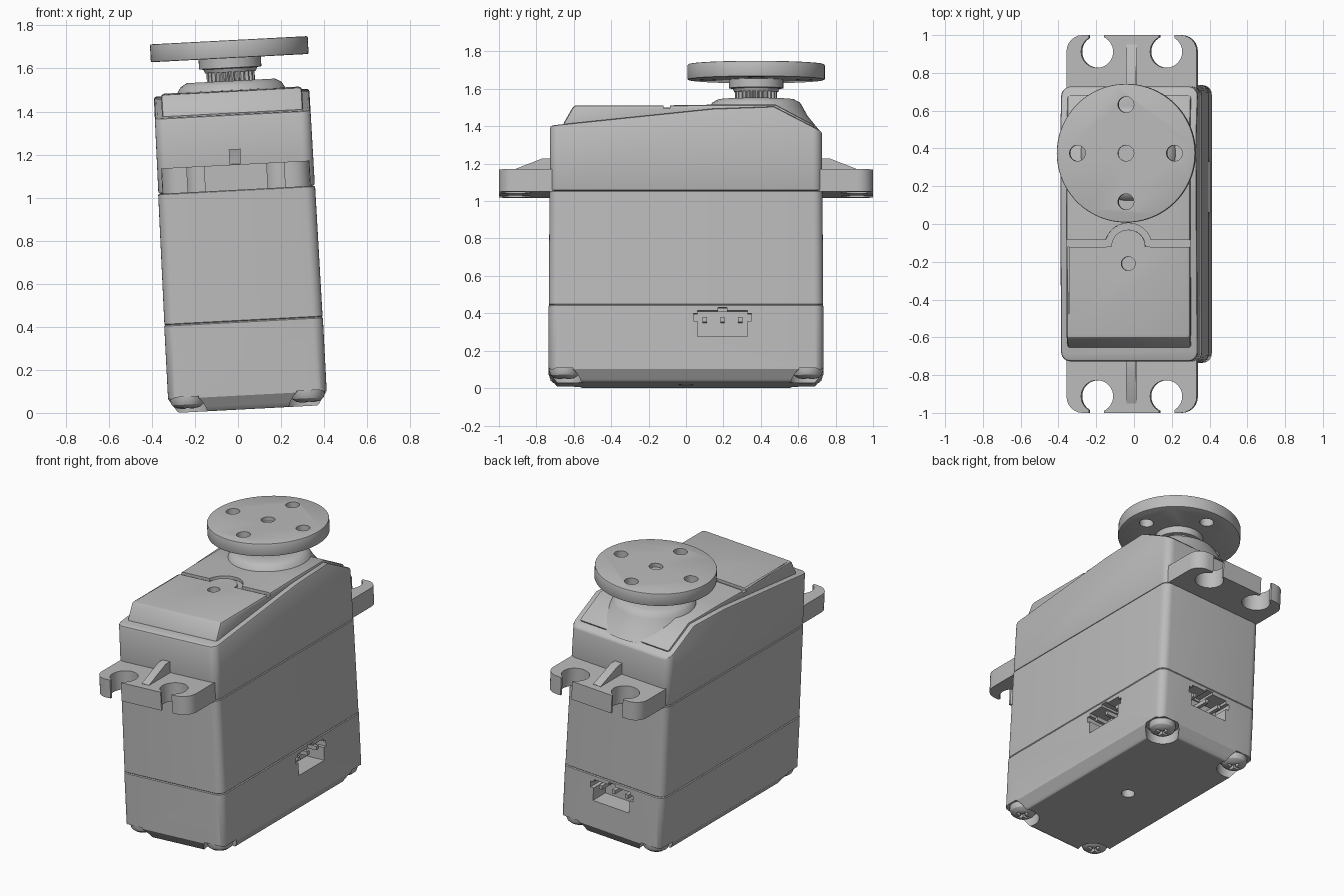
import bpy, bmesh, math
from mathutils import Matrix, Vector

if "Cube" in bpy.data.objects:
    bpy.data.objects.remove(bpy.data.objects["Cube"])

# One grey plastic; the whole assembly leans slightly about the y axis
grey = bpy.data.materials.new("grey_plastic")
grey.use_nodes = True
grey.diffuse_color = (0.5, 0.5, 0.5, 1)
grey.node_tree.nodes["Principled BSDF"].inputs["Base Color"].default_value = (0.5, 0.5, 0.5, 1)
LEAN = Matrix.Translation((0.047, 0, 0.0175)) @ Matrix.Rotation(math.radians(-3), 4, 'Y')


def finish(name, bm, place=None):
    if place:
        bm.transform(place)
    bmesh.ops.recalc_face_normals(bm, faces=bm.faces)
    mesh = bpy.data.meshes.new(name)
    bm.to_mesh(mesh)
    bm.free()
    mesh.materials.append(grey)
    ob = bpy.data.objects.new(name, mesh)
    bpy.context.collection.objects.link(ob)
    ob.matrix_world = LEAN
    return ob


def loft(name, rings, place=None):
    """Skin equal-length rings of points and cap both ends."""
    bm = bmesh.new()
    loops = [[bm.verts.new(p) for p in ring] for ring in rings]
    n = len(loops[0])
    for a, b in zip(loops, loops[1:]):
        for i in range(n):
            j = (i + 1) % n
            bm.faces.new((a[i], a[j], b[j], b[i]))
    bm.faces.new(loops[0])
    bm.faces.new(loops[-1])
    return finish(name, bm, place)


def rounded(hx, hy, z, r, steps=6):
    """Rounded rectangle ring."""
    ring = []
    for q, (sx, sy) in enumerate(((1, 1), (-1, 1), (-1, -1), (1, -1))):
        for k in range(steps + 1):
            a = math.pi / 2 * (q + k / steps)
            ring.append((sx * (hx - r) + r * math.cos(a), sy * (hy - r) + r * math.sin(a), z))
    return ring


def lathe(name, profile, at=(0, 0), n=48):
    turns = [2 * math.pi * i / n for i in range(n)]
    return loft(name, [[(at[0] + r * math.cos(a), at[1] + r * math.sin(a), z) for a in turns]
                       for r, z in profile])


def cylinder(name, r, z0, z1, at=(0, 0), n=32):
    return lathe(name, [(r, z0), (r, z1)], at, n)


def side_prism(name, outline, half):
    """Extrude a (y, z) outline across x."""
    return loft(name, [[(x, y, z) for y, z in outline] for x in (-half, half)])


def box(name, centre, size, place=None):
    bm = bmesh.new()
    bmesh.ops.create_cube(bm, size=1)
    bm.transform(Matrix.Translation(centre) @ Matrix.Diagonal((*size, 1)))
    return finish(name, bm, place)


def apply(ob, mod):
    bpy.context.view_layer.objects.active = ob
    bpy.ops.object.modifier_apply(modifier=mod.name)


def bevel(ob, width, segments=2):
    mod = ob.modifiers.new("bevel", 'BEVEL')
    mod.width, mod.segments = width, segments
    mod.limit_method, mod.angle_limit = 'ANGLE', math.radians(40)
    apply(ob, mod)


def cut(ob, *cutters):
    for c in cutters:
        c.hide_render = True
        mod = ob.modifiers.new("cut", 'BOOLEAN')
        mod.operation, mod.solver, mod.object = 'DIFFERENCE', 'EXACT', c
        apply(ob, mod)
        bpy.data.objects.remove(c)


# Case in three shells; their bevelled joints form the seams
bottom = loft("bottom_case", [rounded(0.325, 0.69, 0, 0.04), rounded(0.369, 0.735, 0.065, 0.05),
                              rounded(0.369, 0.735, 0.41, 0.05)])
middle = loft("middle_case", [rounded(0.368, 0.733, 0.41, 0.05), rounded(0.365, 0.73, 1.02, 0.05)])
top = loft("top_case", [rounded(0.364, 0.729, 1.02, 0.05), rounded(0.361, 0.726, 1.6, 0.05)])
cut(top, side_prism("cutter", [(-0.9, 1.352), (0.14, 1.46), (0.47, 1.472), (0.9, 1.25),
                               (0.9, 2), (-0.9, 2)], 0.6))
bevel(bottom, 0.005, 1)
bevel(middle, 0.004, 1)
bevel(top, 0.012)

# Raised lid with the sloped nose, dividing groove, arch and screw hole
lid = side_prism("lid", [(-0.6, 1.3), (-0.66, 1.375), (-0.6, 1.48), (-0.1, 1.48), (0.16, 1.484),
                         (0.48, 1.484), (0.69, 1.372), (0.62, 1.3)], 0.328)
bevel(lid, 0.015)
arc = [math.pi * i / 16 for i in range(17)]
arch = [(0.125 * math.cos(a), -0.12 + 0.125 * math.sin(a)) for a in arc]
arch += [(0.09 * math.cos(a), -0.12 + 0.09 * math.sin(a)) for a in reversed(arc)]
cut(lid, loft("cutter", [[(x, y, z) for x, y in arch] for z in (1.462, 1.6)]),
    *[box("cutter", (s * 0.25, -0.103, 1.53), (0.27, 0.035, 0.136)) for s in (-1, 1)],
    cylinder("cutter", 0.037, 1.43, 1.6, (0, -0.21)))

# Output boss, splined shaft and round horn
AXIS = (0, 0.375)
lathe("output_boss", [(0.34, 1.36), (0.275, 1.44), (0.25, 1.485), (0.235, 1.51), (0.205, 1.527),
                      (0.13, 1.527)], AXIS, 64)
teeth = 25
spline = []
for i in range(teeth * 4):
    a, r = 2 * math.pi * i / (teeth * 4), 0.112 if i % 4 < 2 else 0.098
    spline.append((AXIS[0] + r * math.cos(a), AXIS[1] + r * math.sin(a)))
loft("spline_shaft", [[(x, y, z) for x, y in spline] for z in (1.5, 1.58)])
lathe("horn_hub", [(0.118, 1.568), (0.125, 1.585), (0.145, 1.588), (0.145, 1.64)], AXIS)
horn = cylinder("horn_disc", 0.367, 1.633, 1.716, AXIS, 96)
bevel(horn, 0.006)
cut(horn, cylinder("cutter", 0.042, 1.69, 1.8, AXIS),
    *[cylinder("cutter", 0.042, 1.5, 1.8, (AXIS[0] + dx * 0.257, AXIS[1] + dy * 0.257))
      for dx, dy in ((1, 0), (-1, 0), (0, 1), (0, -1))])

# Mounting plate through the case, with open screw slots and stiffening fins
plate = loft("mounting_plate", [rounded(0.345, 1, z, 0.085) for z in (1.018, 1.138)])
for sx in (-1, 1):
    for sy in (-1, 1):
        cut(plate, cylinder("cutter", 0.085, 0.9, 1.3, (sx * 0.183, sy * 0.912)),
            box("cutter", (sx * 0.186, sy * 1.0, 1.1), (0.08, 0.16, 0.5)))
for name, s in (("front_fin", -1), ("back_fin", 1)):
    side_prism(name, [(s * y, z) for y, z in ((0.7, 1.1), (0.95, 1.1), (0.95, 1.14),
                                              (0.77, 1.21), (0.7, 1.21))], 0.027)

# Connector sockets with three pins: left, right and back
for name, turn, face, off in (("left", 0, 0.369, 0.195), ("right", 180, 0.369, -0.195),
                              ("back", 90, 0.735, 0)):
    spin = Matrix.Rotation(math.radians(turn), 4, 'Z')
    cut(bottom, box("cutter", (face, off, 0.31), (0.26, 0.265, 0.14), spin),
        box("cutter", (face, off, 0.343), (0.25, 0.31, 0.04), spin),
        box("cutter", (face, off, 0.37), (0.24, 0.05, 0.05), spin))
    for k in (-1, 0, 1):
        box(name + "_pin", (face - 0.08, off + k * 0.095, 0.332), (0.12, 0.022, 0.026), spin)

# Bottom screws in corner recesses, and the central hole
for sx in (-1, 1):
    for sy in (-1, 1):
        at = (sx * 0.28, sy * 0.65)
        cut(bottom, cylinder("cutter", 0.1, -0.1, 0.072, at))
        screw = lathe("case_screw", [(0.03, 0.017), (0.055, 0.022), (0.073, 0.036), (0.08, 0.055),
                                     (0.08, 0.08)], at, 32)
        cut(screw, box("cutter", (*at, 0.02), (0.085, 0.018, 0.04)),
            box("cutter", (*at, 0.02), (0.018, 0.085, 0.041)))
cut(bottom, cylinder("cutter", 0.04, -0.1, 0.06))

# Smooth the curves, keep the edges sharp
for ob in bpy.context.scene.objects:
    if ob.type == 'MESH' and ob.data.materials and ob.data.materials[0] == grey:
        bpy.ops.object.select_all(action='DESELECT')
        ob.select_set(True)
        bpy.context.view_layer.objects.active = ob
        bpy.ops.object.shade_smooth_by_angle(angle=math.radians(30))
